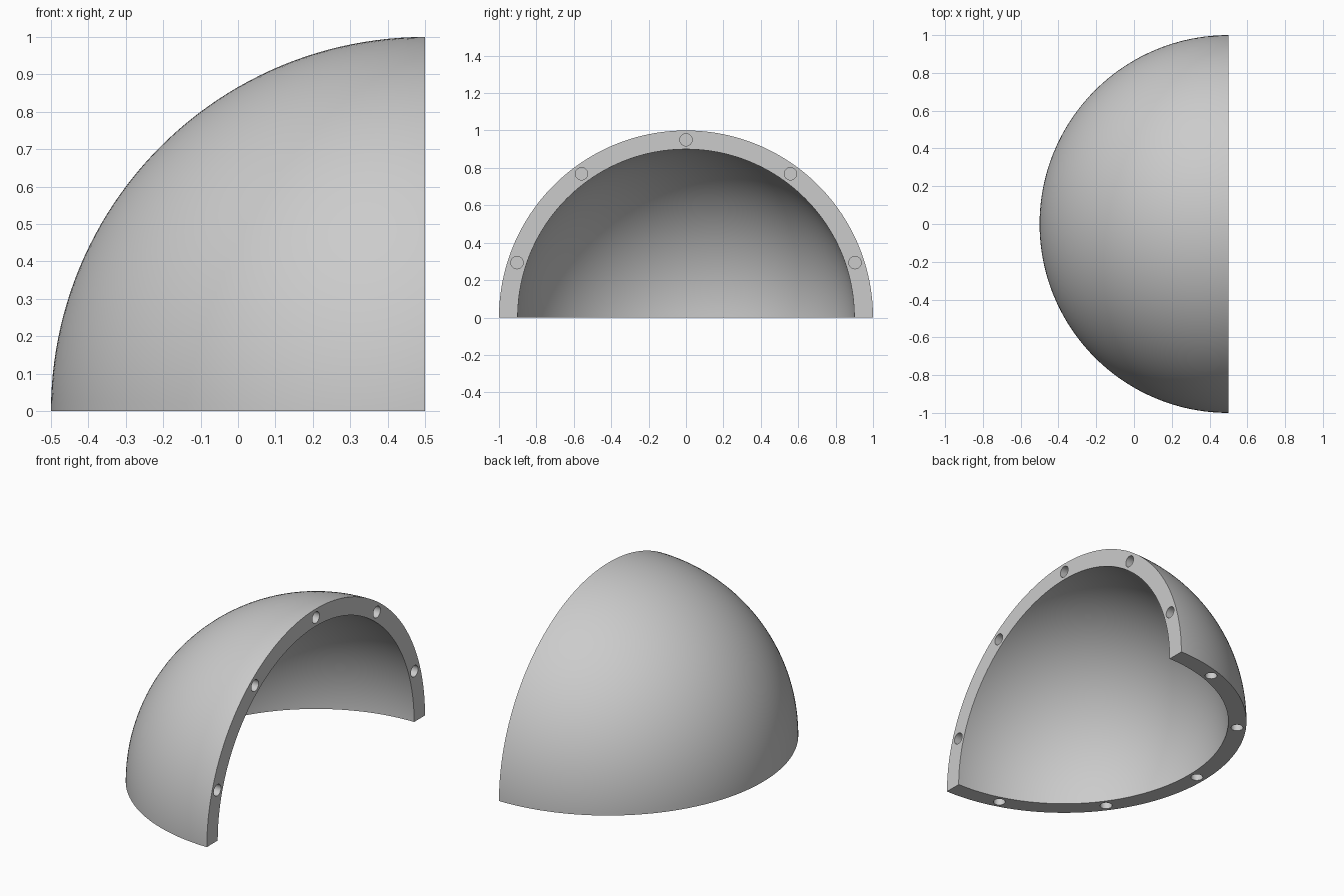
import bpy, bmesh
from math import sin, cos, pi, radians
from mathutils import Matrix, Vector

if "Cube" in bpy.data.objects:
    bpy.data.objects.remove(bpy.data.objects["Cube"])

CENTRE = Vector((0.5, 0, 0))
OUTER, INNER = 1.0, 0.9
HOLE_RADIUS, HOLE_DEPTH = 0.033, 0.05
RINGS, STEPS = 96, 48


def make_object(name, bm):
    bmesh.ops.recalc_face_normals(bm, faces=bm.faces)
    mesh = bpy.data.meshes.new(name)
    bm.to_mesh(mesh)
    bm.free()
    obj = bpy.data.objects.new(name, mesh)
    bpy.context.collection.objects.link(obj)
    return obj


# Quarter sphere shell: half circles swept a quarter turn about the y axis
bm = bmesh.new()


def surface(radius):
    return [[bm.verts.new(CENTRE + radius * Vector((
                -sin(pi * i / RINGS) * sin(pi / 2 * j / STEPS),
                -cos(pi * i / RINGS),
                sin(pi * i / RINGS) * cos(pi / 2 * j / STEPS))))
             for j in range(STEPS + 1)] for i in range(RINGS + 1)]


outer, inner = surface(OUTER), surface(INNER)
for i in range(RINGS):
    for grid in (outer, inner):
        for j in range(STEPS):
            bm.faces.new((grid[i][j], grid[i + 1][j], grid[i + 1][j + 1], grid[i][j + 1]))
    # Flat rims on the upright and the bottom side
    for j in (0, STEPS):
        bm.faces.new((outer[i][j], outer[i + 1][j], inner[i + 1][j], inner[i][j]))
bmesh.ops.remove_doubles(bm, verts=bm.verts, dist=0.0001)
shell = make_object("quarter_sphere_shell", bm)

# Blind round sockets, five in each rim
bm = bmesh.new()
middle = (OUTER + INNER) / 2
for angle in range(18, 180, 36):
    across, along = middle * cos(radians(angle)), middle * sin(radians(angle))
    upright = Matrix.Translation(CENTRE + Vector((0, across, along))) @ Matrix.Rotation(pi / 2, 4, 'Y')
    bottom = Matrix.Translation(CENTRE + Vector((-along, across, 0)))
    for placement in (upright, bottom):
        bmesh.ops.create_cone(bm, cap_ends=True, segments=32, radius1=HOLE_RADIUS,
                              radius2=HOLE_RADIUS, depth=2 * HOLE_DEPTH, matrix=placement)
cutter = make_object("socket_cutter", bm)
cutter.hide_render = True

cut = shell.modifiers.new("sockets", 'BOOLEAN')
cut.operation = 'DIFFERENCE'
cut.solver = 'EXACT'
cut.object = cutter
bpy.ops.object.select_all(action='DESELECT')
bpy.context.view_layer.objects.active = shell
shell.select_set(True)
bpy.ops.object.modifier_apply(modifier=cut.name)
bpy.data.objects.remove(cutter)

# Single grey material
grey = bpy.data.materials.new("light_grey")
grey.use_nodes = True
colour = (0.6, 0.6, 0.6, 1)
grey.diffuse_color = colour
grey.node_tree.nodes["Principled BSDF"].inputs["Base Color"].default_value = colour
shell.data.materials.clear()
shell.data.materials.append(grey)
bpy.ops.object.shade_smooth_by_angle(angle=radians(30))
